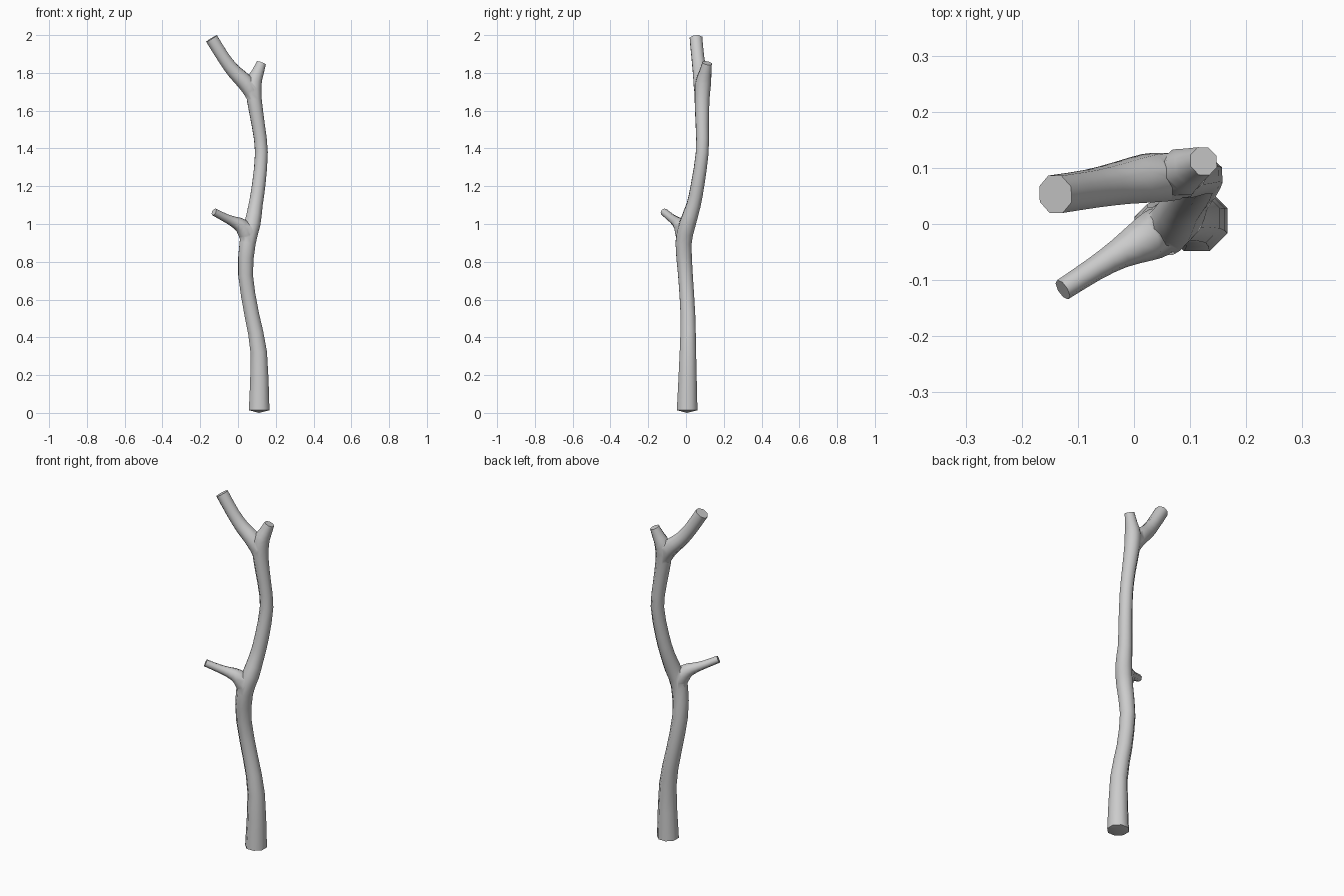
import bpy, bmesh, math
from mathutils import Vector

if "Cube" in bpy.data.objects:
    bpy.data.objects.remove(bpy.data.objects["Cube"])

SIDES = 8


def catmull(points, steps):
    """Smooth a list of (x, y, z, radius) points."""
    p = [Vector(q) for q in points]
    p = [2 * p[0] - p[1]] + p + [2 * p[-1] - p[-2]]
    out = []
    for i in range(1, len(p) - 2):
        a, b, c, d = p[i - 1:i + 3]
        for s in range(steps):
            t = s / steps
            out.append(0.5 * (2 * b + (c - a) * t + (2 * a - 5 * b + 4 * c - d) * t * t
                              + (3 * b - a - 3 * c + d) * t ** 3))
    return out + [p[-2]]


def limb(name, points, steps=2, tip=0.0):
    """Octagonal tube swept along the points; tip makes the start cap convex."""
    pts = catmull(points, steps)
    pos = [q.xyz for q in pts]
    bm = bmesh.new()
    rings = []
    side = Vector((1, 0, 0))
    for i, q in enumerate(pts):
        tan = (pos[min(i + 1, len(pos) - 1)] - pos[max(i - 1, 0)]).normalized()
        if i == 0 and tip:
            tan = Vector((0, 0, 1))
        side = (side - tan * side.dot(tan)).normalized()
        up = tan.cross(side)
        rings.append([bm.verts.new(pos[i] + q.w * (side * math.cos(a) + up * math.sin(a)))
                      for a in (2 * math.pi * (k + 0.5) / SIDES for k in range(SIDES))])
    for r0, r1 in zip(rings, rings[1:]):
        for k in range(SIDES):
            j = (k + 1) % SIDES
            bm.faces.new((r0[k], r0[j], r1[j], r1[k]))
    bm.faces.new(rings[-1])
    start = bm.faces.new(rings[0][::-1])
    if tip:
        poke = bmesh.ops.poke(bm, faces=[start])
        poke["verts"][0].co.z -= tip
    bmesh.ops.recalc_face_normals(bm, faces=bm.faces)
    me = bpy.data.meshes.new(name)
    bm.to_mesh(me)
    bm.free()
    ob = bpy.data.objects.new(name, me)
    bpy.context.collection.objects.link(ob)
    return ob


# trunk, running on into the short upper stub
trunk = limb("branch_trunk", [
    (.112, .006, .014, .059), (.11, .01, .32, .047), (.073, .01, .52, .042),
    (.04, -.003, .73, .042), (.051, -.013, .90, .046), (.076, .008, 1.0, .046),
    (.093, .04, 1.10, .040), (.11, .062, 1.21, .038), (.124, .086, 1.38, .036),
    (.108, .086, 1.52, .037), (.086, .085, 1.66, .042), (.085, .092, 1.75, .044),
    (.104, .102, 1.80, .035), (.124, .112, 1.852, .027)], tip=.014)

# thick upper fork
fork = limb("upper_fork", [
    (.087, .086, 1.64, .030), (.068, .085, 1.705, .044), (.03, .082, 1.758, .046),
    (-.022, .073, 1.808, .040), (-.075, .063, 1.878, .036), (-.14, .053, 1.982, .036)])

# thin side twig with a flared root
twig = limb("side_twig", [
    (.055, -.008, .88, .032), (.045, -.014, .945, .044), (.018, -.028, .99, .040),
    (-.025, -.052, 1.013, .028), (-.07, -.080, 1.034, .022), (-.127, -.117, 1.064, .020)])

# merge the limbs into one skin
for part in (fork, twig):
    mod = trunk.modifiers.new("join", "BOOLEAN")
    mod.operation = "UNION"
    mod.solver = "EXACT"
    mod.object = part
    bpy.context.view_layer.objects.active = trunk
    bpy.ops.object.modifier_apply(modifier=mod.name)
    bpy.data.objects.remove(part)

trunk.select_set(True)
bpy.ops.object.shade_smooth_by_angle(angle=math.radians(60))
